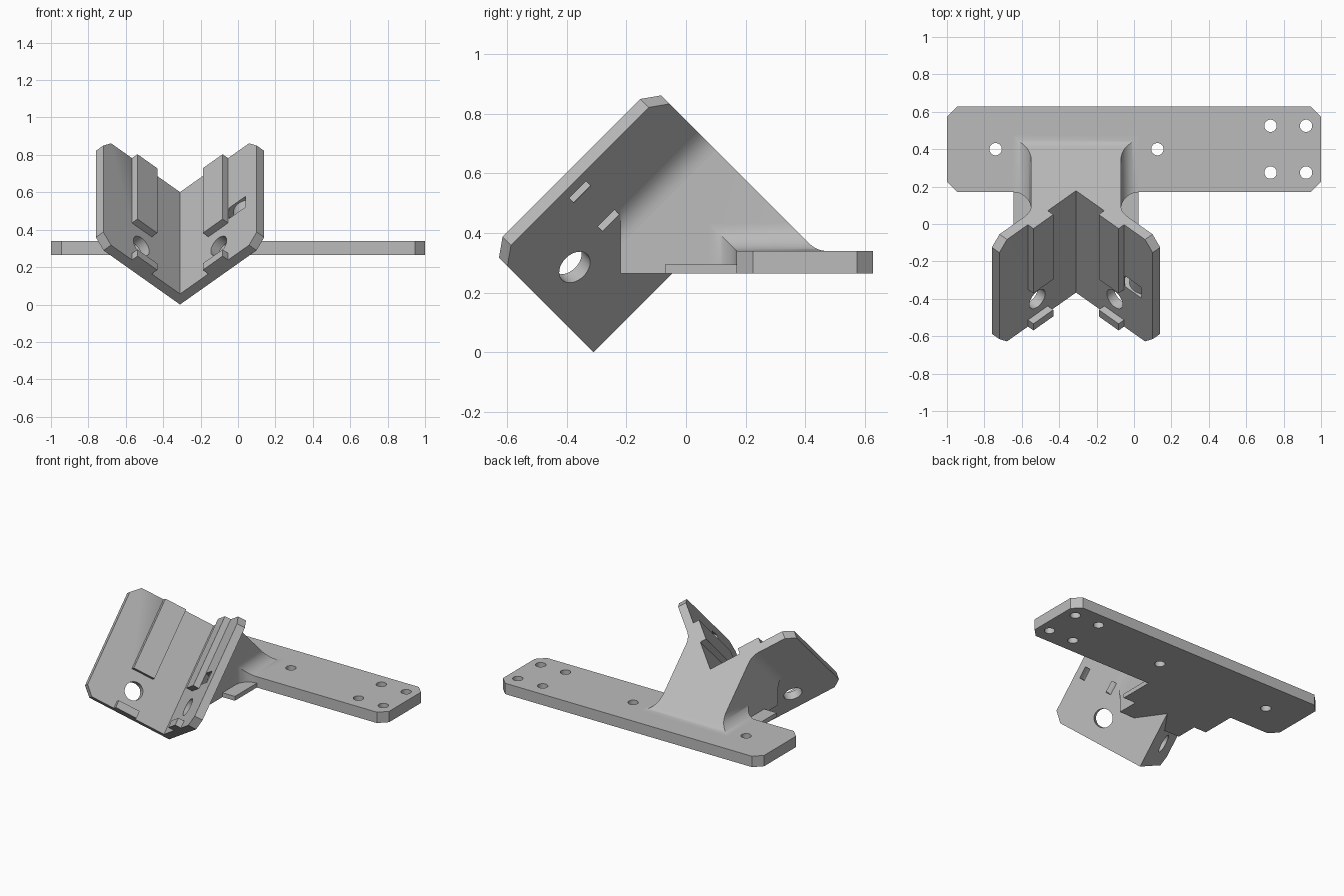
import bpy, bmesh, math
from mathutils import Vector

R2 = math.sqrt(2)
CX = -0.31          # centre line of the angled bracket
LENGTH = 0.77       # bracket length along its sloped axis
LOW, TOP = 0.265, 0.34   # plate bottom and top

if "Cube" in bpy.data.objects:
    bpy.data.objects.remove(bpy.data.objects["Cube"])

grey = bpy.data.materials.new("plain grey")
grey.use_nodes = True
COLOUR = (0.5, 0.5, 0.5, 1)
grey.diffuse_color = COLOUR
grey.node_tree.nodes["Principled BSDF"].inputs["Base Color"].default_value = COLOUR


# Frames that place a profile point (p, q) and an extrusion depth r
def plan(x, y, z):
    return Vector((x, y, z))

def front(x, z, y):
    return Vector((x, y, z))

def side(y, z, x):
    return Vector((x, y, z))

def section(u, v, s):
    return Vector((CX + u, CX + (s - v) / R2, (s + v) / R2))

def wall(sign):
    return lambda w, s, t: section(sign * (w - t) / R2, (w + t) / R2, s)

def wall_section(sign):
    return lambda w, t, s: wall(sign)(w, s, t)


def prism(name, points, a, b, frame):
    bm = bmesh.new()
    lower = [bm.verts.new(frame(p, q, a)) for p, q in points]
    upper = [bm.verts.new(frame(p, q, b)) for p, q in points]
    bm.faces.new(lower)
    bm.faces.new(upper)
    n = len(points)
    for i in range(n):
        j = (i + 1) % n
        bm.faces.new((lower[i], lower[j], upper[j], upper[i]))
    bmesh.ops.recalc_face_normals(bm, faces=bm.faces)
    mesh = bpy.data.meshes.new(name)
    bm.to_mesh(mesh)
    bm.free()
    mesh.materials.append(grey)
    obj = bpy.data.objects.new(name, mesh)
    bpy.context.collection.objects.link(obj)
    return obj


def combine(obj, tool, operation):
    mod = obj.modifiers.new("combine", 'BOOLEAN')
    mod.operation, mod.object, mod.solver = operation, tool, 'EXACT'
    bpy.context.view_layer.update()
    graph = bpy.context.evaluated_depsgraph_get()
    mesh = bpy.data.meshes.new_from_object(obj.evaluated_get(graph))
    obj.modifiers.clear()
    obj.data = mesh
    bpy.data.objects.remove(tool)


def arc(cx, cy, r, start, end, n=12):
    return [(cx + r * math.cos(math.radians(start + (end - start) * i / n)),
             cy + r * math.sin(math.radians(start + (end - start) * i / n)))
            for i in range(n + 1)]

def circle(cx, cy, r, n=32):
    return arc(cx, cy, r, 0, 360, n)[:-1]

def blend(a, c, b, n=8):
    a, c, b = Vector(a), Vector(c), Vector(b)
    return [tuple(a.lerp(c, i / n).lerp(c.lerp(b, i / n), i / n)) for i in range(n + 1)]

def rect(x0, y0, x1, y1):
    return [(x0, y0), (x1, y0), (x1, y1), (x0, y1)]

def both_sides(points):
    return ([(CX + u, q) for u, q in points] +
            [(CX - u, q) for u, q in reversed(points)])


# Mounting plate with clipped corners and screw holes
Y0, Y1, C = 0.17, 0.628, 0.055
plate = prism("mounting_plate", [(-1 + C, Y0), (1 - C, Y0), (1, Y0 + C), (1, Y1 - C),
                                 (1 - C, Y1), (-1 + C, Y1), (-1, Y1 - C), (-1, Y0 + C)],
              LOW, TOP, plan)
for x, y in [(-0.74, 0.4), (0.125, 0.4), (0.73, 0.525), (0.92, 0.525), (0.73, 0.275), (0.92, 0.275)]:
    combine(plate, prism("hole", circle(x, y, 0.033), 0, 1, plan), 'DIFFERENCE')

# Thin tab below the bracket
prism("thin_tab", rect(CX - 0.335, -0.07, CX + 0.335, 0.18), LOW, 0.295, plan)

# Angled bracket: V section with clipped outer corners
bracket = prism("angled_bracket", [(0, 0), (0.45, 0.45), (0.41, 0.49), (0, 0.08),
                                   (-0.41, 0.49), (-0.45, 0.45)], 0, LENGTH, section)
bm = bmesh.new()
bm.from_mesh(bracket.data)
tips = []
for e in bm.edges:
    a, b = (v.co for v in e.verts)
    on_cap = abs((a.y + a.z) - (b.y + b.z)) < 0.001
    if on_cap and min(abs(a.x - CX), abs(b.x - CX)) > 0.4 and abs(a.x - b.x) < 0.1:
        tips.append(e)
bmesh.ops.bevel(bm, geom=tips, offset=0.058, segments=1, affect='EDGES')
bmesh.ops.recalc_face_normals(bm, faces=bm.faces)
bm.to_mesh(bracket.data)
bm.free()

# Raised rails and end stops inside the V, and a round hole in each wall
T = 0.057
for sign in (1, -1):
    profile = rect(0.27, T - 0.02, 0.42, T + 0.041)
    for start, end in ((0.28, LENGTH), (0, 0.05)):
        combine(bracket, prism("rail", profile, start, end, wall_section(sign)), 'UNION')
    combine(bracket, prism("hole", circle(0.349, 0.157, 0.06), -0.1, 0.2, wall(sign)), 'DIFFERENCE')

# Curved strap channel through the left wall
ring = arc(0.488, -0.048, 0.122, 0, 180, 24) + arc(0.488, -0.048, 0.093, 180, 0, 24)
combine(bracket, prism("channel", ring, 0.308, 0.388, wall_section(1)), 'DIFFERENCE')

# Support block: side profile trimmed by front, plan and bracket outlines
TOP_SUM = CX + R2 * LENGTH
H, B, F = 0.24, 0.335, 0.095
slope = blend((TOP_SUM - TOP + 0.035, TOP), (TOP_SUM - TOP, TOP), (TOP_SUM - TOP - 0.025, TOP + 0.025))
support = prism("support_block", [(-0.22, LOW), (slope[0][0], LOW)] + slope +
                [(-0.22, TOP_SUM + 0.22)], CX - 0.5, CX + 0.5, side)
outline = both_sides([(H, 1.2)] + arc(B, TOP + F, F, 180, 270) + [(B, LOW - 0.1)])
combine(support, prism("trim", outline, -1, 1, front), 'INTERSECT')
outline = both_sides([(H, -0.5)] + arc(B, Y0 - F, F, 180, 90) + [(B, 0.8)])
combine(support, prism("trim", outline, 0, 1.5, plan), 'INTERSECT')
outline = [(0, 0.04), (1, 1.04), (1, -1.5), (-1, -1.5), (-1, 1.04)]
combine(support, prism("trim", outline, -2, 2, section), 'INTERSECT')

# Rounded joins between the support block and the bracket walls
for sign, label in ((1, "left"), (-1, "right")):
    pts = blend((H, H - 0.05), (H, H), (H + 0.035, H + 0.035))
    pts += [(H + 0.015, H + 0.055), (H - 0.02, H), (H - 0.02, H - 0.05)]
    join = prism(label + "_wall_join", [(sign * u, v) for u, v in pts], 0, LENGTH, section)
    combine(join, prism("trim", rect(-2, -0.22, 2, 2), -1, 2, plan), 'INTERSECT')

# Smooth curved faces, keep edges sharp
for obj in bpy.context.collection.objects:
    if obj.type == 'MESH' and grey.name in obj.data.materials:
        bpy.ops.object.select_all(action='DESELECT')
        obj.select_set(True)
        bpy.context.view_layer.objects.active = obj
        bpy.ops.object.shade_smooth_by_angle(angle=math.radians(30))
